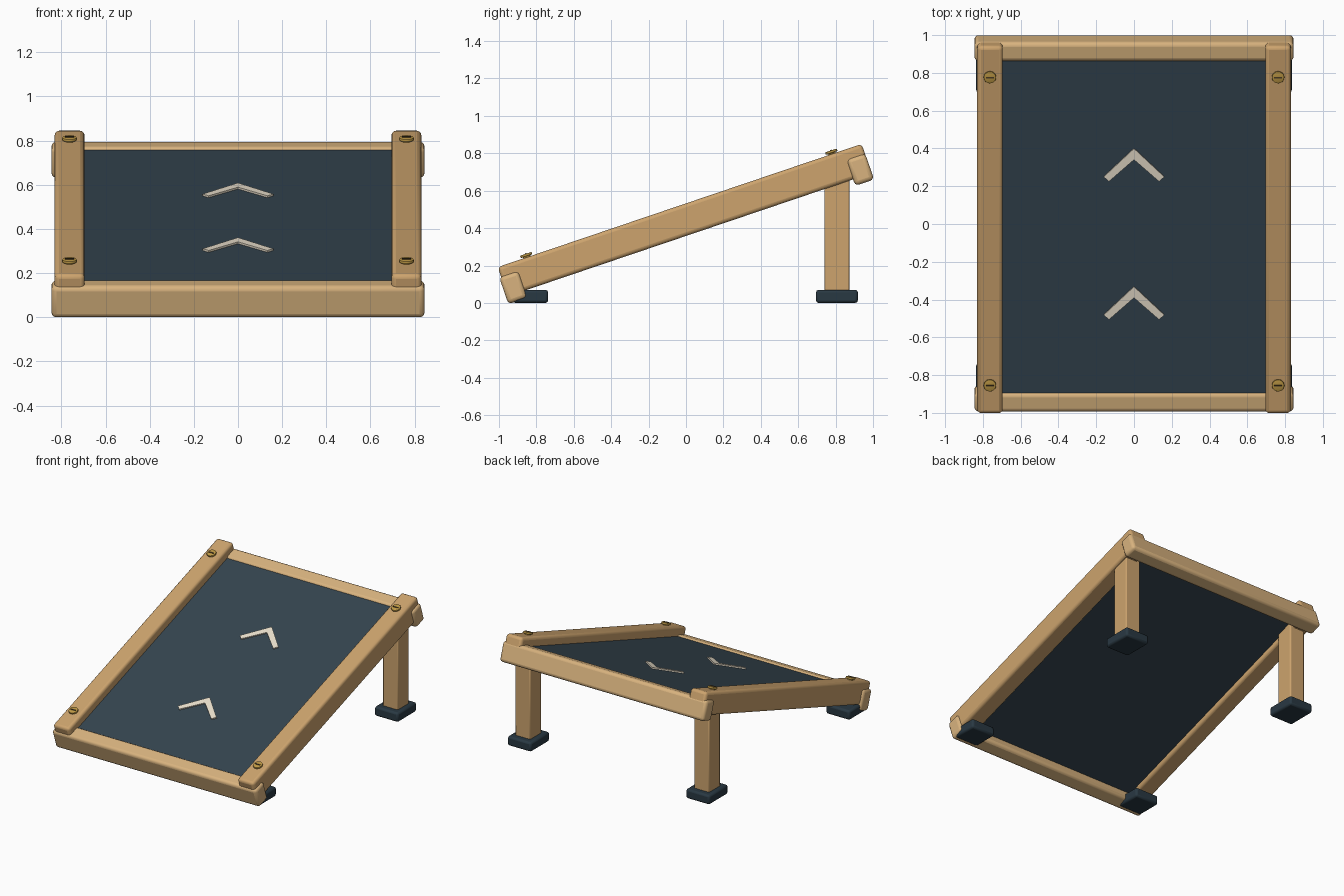
import bpy, bmesh, math
from mathutils import Matrix, Vector

if "Cube" in bpy.data.objects:
    bpy.data.objects.remove(bpy.data.objects["Cube"])

# Deck frame: local x = width, local y = up the slope, local z = deck normal
DECK = Matrix.Translation((0, 0, 0.443)) @ Matrix.Rotation(math.radians(18.7), 4, 'X')
UPRIGHT = Matrix.Identity(4)


def mat(name, r, g, b):
    m = bpy.data.materials.new(name)
    m.diffuse_color = (r, g, b, 1)
    m.use_nodes = True
    m.node_tree.nodes["Principled BSDF"].inputs["Base Color"].default_value = m.diffuse_color
    return m


RAIL = mat("rail_wood", 0.61, 0.37, 0.155)
BEAM = mat("beam_wood", 0.69, 0.45, 0.21)
SLATE = mat("slate_surface", 0.035, 0.058, 0.078)
RUBBER = mat("rubber", 0.022, 0.04, 0.055)
CREAM = mat("cream_paint", 0.84, 0.76, 0.62)
BRASS = mat("brass", 0.52, 0.32, 0.06)
DARK = mat("slot_dark", 0.08, 0.05, 0.02)


def finish(name, bm, material, frame, bevel=0.0, segments=3):
    me = bpy.data.meshes.new(name)
    bmesh.ops.recalc_face_normals(bm, faces=bm.faces)
    bm.to_mesh(me)
    bm.free()
    me.materials.append(material)
    ob = bpy.data.objects.new(name, me)
    bpy.context.collection.objects.link(ob)
    ob.matrix_world = frame
    if bevel:
        mod = ob.modifiers.new("rounded_edges", 'BEVEL')
        mod.width, mod.segments = bevel, segments
    bpy.ops.object.select_all(action='DESELECT')
    ob.select_set(True)
    bpy.context.view_layer.objects.active = ob
    bpy.ops.object.shade_smooth_by_angle(angle=math.radians(35))
    return ob


def box(name, center, size, material, frame=UPRIGHT, bevel=0.0, segments=3):
    bm = bmesh.new()
    bmesh.ops.create_cube(bm, size=1)
    bmesh.ops.scale(bm, vec=Vector(size), verts=bm.verts)
    return finish(name, bm, material, frame @ Matrix.Translation(center), bevel, segments)


def disc(name, center, radius, height, material, frame, bevel):
    bm = bmesh.new()
    bmesh.ops.create_cone(bm, cap_ends=True, segments=24, radius1=radius,
                          radius2=radius, depth=height)
    bmesh.ops.bevel(bm, geom=[e for e in bm.edges if len(e.link_faces) == 2 and
                              e.calc_face_angle() > 1], offset=bevel, segments=2,
                    profile=0.5, affect='EDGES')
    return finish(name, bm, material, frame @ Matrix.Translation(center))


def chevron(name, y, z0, z1):
    pts = [(0, 0), (0.160, -0.158), (0.133, -0.184), (0, -0.062),
           (-0.133, -0.184), (-0.160, -0.158)]
    bm = bmesh.new()
    face = bm.faces.new([bm.verts.new((px, py + y, z0)) for px, py in pts])
    ext = bmesh.ops.extrude_face_region(bm, geom=[face])
    top = [v for v in ext["geom"] if isinstance(v, bmesh.types.BMVert)]
    bmesh.ops.translate(bm, vec=(0, 0, z1 - z0), verts=top)
    return finish(name, bm, CREAM, DECK)


# Sloping deck panel, cross beams and painted arrows
box("deck_panel", (0, -0.012, -0.016), (1.42, 1.90, 0.072), SLATE, DECK)
box("front_beam", (0, -0.990, -0.045), (1.69, 0.108, 0.152), BEAM, DECK, 0.022)
box("back_beam", (0, 0.969, -0.043), (1.69, 0.106, 0.148), BEAM, DECK, 0.022)
chevron("lower_chevron", -0.341, 0.015, 0.029)
chevron("upper_chevron", 0.431, 0.015, 0.029)

for side, sx in (("left", -1), ("right", 1)):
    # Side rail
    box(side + "_rail", (sx * 0.7625, -0.007, 0.002), (0.135, 2.054, 0.165), RAIL, DECK, 0.02)
    # Slotted screws on the rail
    for end, y in (("front", -0.869), ("back", 0.853)):
        x = sx * 0.763
        disc(f"{side}_{end}_screw_shank", (x, y, 0.085), 0.02, 0.022, BRASS, DECK, 0.002)
        disc(f"{side}_{end}_screw", (x, y, 0.097), 0.033, 0.014, BRASS, DECK, 0.004)
        box(f"{side}_{end}_screw_slot", (x, y, 0.105), (0.042, 0.008, 0.005), DARK, DECK)
    # Back leg, with its top buried in the rail
    box(side + "_back_leg", (sx * 0.74, 0.807, 0.355), (0.125, 0.132, 0.69), RAIL, UPRIGHT, 0.008, 2)
    # Feet
    for end, y, depth in (("front", -0.832, 0.19), ("back", 0.807, 0.224)):
        box(f"{side}_{end}_foot", (sx * 0.738, y, 0.035), (0.195, depth, 0.07),
            RUBBER, UPRIGHT, 0.014, 2)
